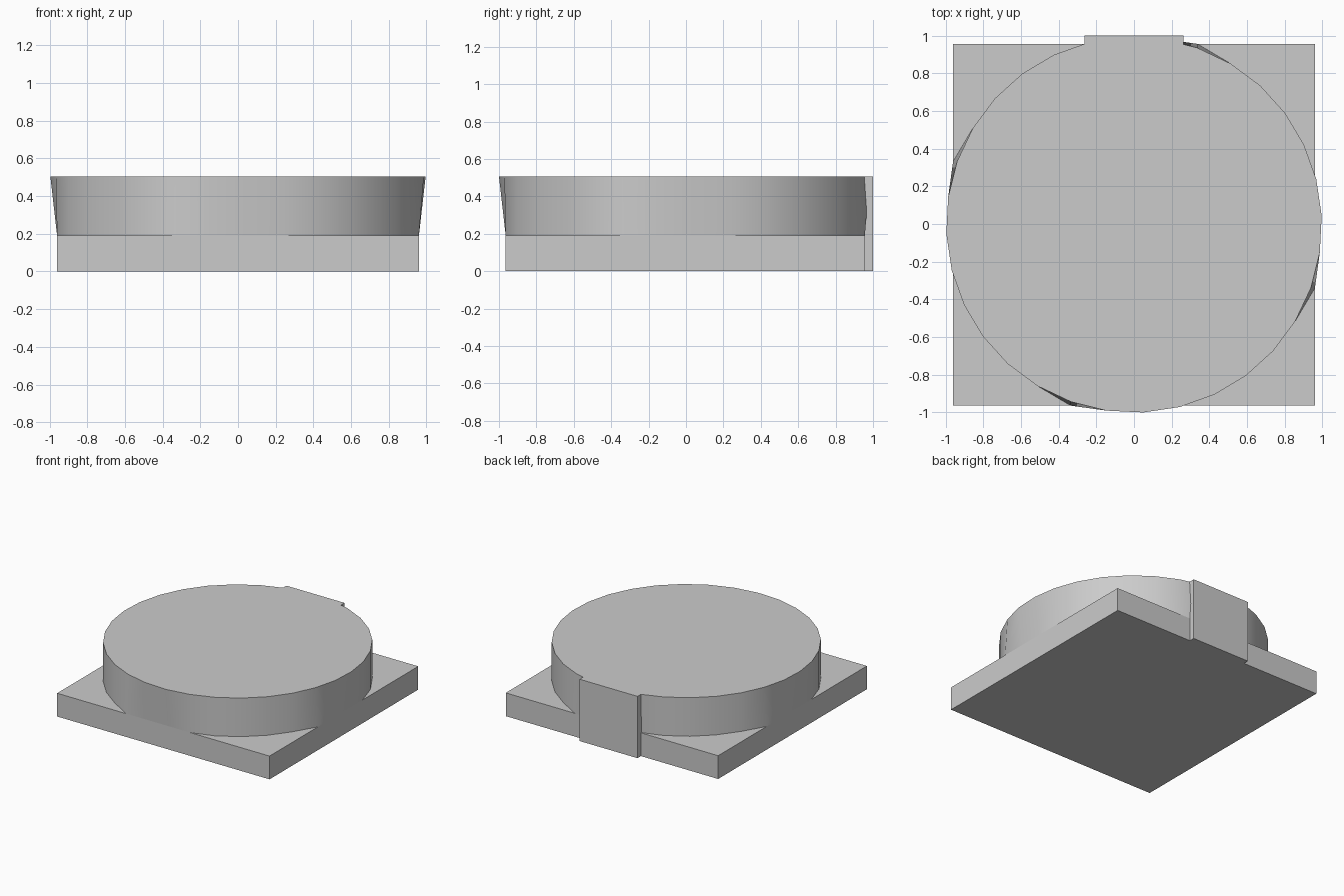
import bpy, bmesh, math

cube = bpy.data.objects.get("Cube")
if cube:
    bpy.data.objects.remove(cube, do_unlink=True)

HALF = 0.96        # half width of the square plate
RADIUS = 0.997     # radius of the disc top
CENTRE_Y = -0.004
PLATE_TOP, DISC_TOP = 0.19, 0.505
SIDES = 32

grey = bpy.data.materials.new("plain grey")
grey.use_nodes = True
colour = (0.6, 0.6, 0.6, 1)
grey.diffuse_color = colour
grey.node_tree.nodes["Principled BSDF"].inputs["Base Color"].default_value = colour


def finish(name, bm):
    bmesh.ops.recalc_face_normals(bm, faces=bm.faces)
    mesh = bpy.data.meshes.new(name)
    bm.to_mesh(mesh)
    bm.free()
    mesh.materials.append(grey)
    obj = bpy.data.objects.new(name, mesh)
    bpy.context.collection.objects.link(obj)
    return obj


def box(name, low, high):
    bm = bmesh.new()
    bmesh.ops.create_cube(bm, size=1)
    for v in bm.verts:
        for i in range(3):
            v.co[i] = low[i] if v.co[i] < 0 else high[i]
    return finish(name, bm)


def foot_point(x, y):
    """Snap a rim point onto the plate's edge where the disc reaches it."""
    near = 0.93
    if abs(y) > near:
        y = math.copysign(HALF, y)
    if abs(x) > near:
        x = math.copysign(HALF, x)
    return x, y


# Square base plate and the locating tab on its back
box("base_plate", (-HALF, CENTRE_Y - HALF, 0), (HALF, CENTRE_Y + HALF, PLATE_TOP))
box("back_tab", (-0.262, 0.945, 0), (0.262, 1, DISC_TOP))

# Disc: round on top, its foot flattened flush with the four plate edges
bm = bmesh.new()
foot, rim = [], []
for i in range(SIDES):
    a = math.tau * (i + 0.25) / SIDES
    x, y = RADIUS * math.cos(a), RADIUS * math.sin(a)
    fx, fy = foot_point(x, y)
    foot.append(bm.verts.new((fx, fy + CENTRE_Y, PLATE_TOP)))
    rim.append(bm.verts.new((x, y + CENTRE_Y, DISC_TOP)))
for i in range(SIDES):
    j = (i + 1) % SIDES
    bm.faces.new((foot[i], foot[j], rim[j], rim[i]))
bm.faces.new(rim)
bm.faces.new(foot[::-1])
disc = finish("round_disc", bm)

# Smooth wall with crisp rim
bpy.ops.object.select_all(action="DESELECT")
disc.select_set(True)
bpy.context.view_layer.objects.active = disc
bpy.ops.object.shade_smooth_by_angle(angle=math.radians(35))
